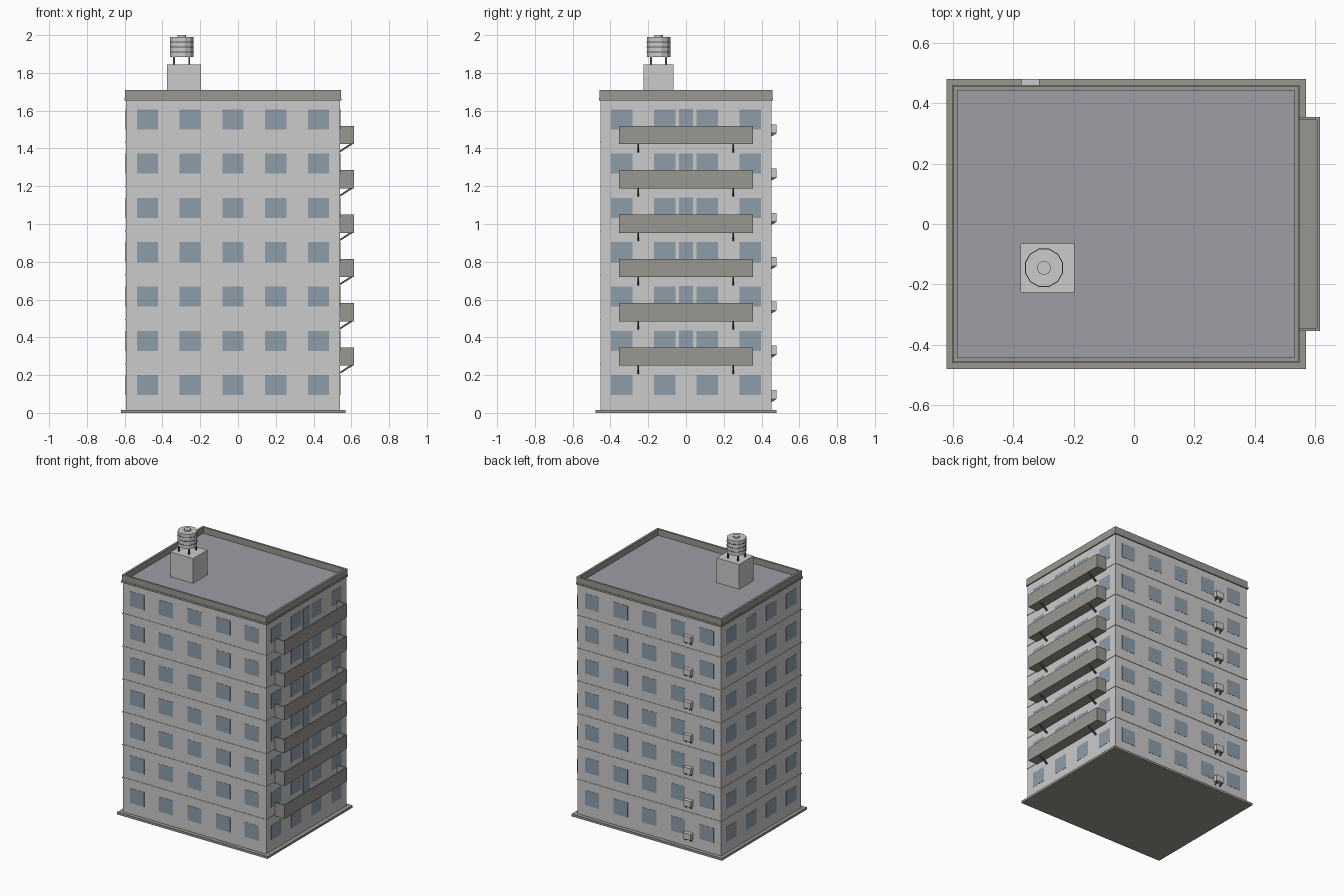
import bpy, bmesh
from math import pi
from mathutils import Vector

if "Cube" in bpy.data.objects:
    bpy.data.objects.remove(bpy.data.objects["Cube"])

CX, HX, HY = -0.027, 0.567, 0.452     # wall centre and half sizes
STEP, FLOORS = 0.2345, 7


def material(name, rgb):
    m = bpy.data.materials.new(name)
    m.diffuse_color = (*rgb, 1)
    m.use_nodes = True
    m.node_tree.nodes["Principled BSDF"].inputs["Base Color"].default_value = m.diffuse_color
    return m


glass = material("window_glass", (0.27, 0.34, 0.40))
roofing = material("roof_covering", (0.34, 0.345, 0.38))
concrete = material("warm_concrete", (0.32, 0.31, 0.285))
metal = material("dark_metal", (0.10, 0.10, 0.10))


def finish(name, bm, mat=None):
    me = bpy.data.meshes.new(name)
    bm.to_mesh(me)
    bm.free()
    ob = bpy.data.objects.new(name, me)
    bpy.context.collection.objects.link(ob)
    if mat:
        me.materials.append(mat)
    return ob


def add_box(bm, x0, x1, y0, y1, z0, z1):
    vs = bmesh.ops.create_cube(bm, size=1)["verts"]
    for v in vs:
        v.co = Vector(((x0, x1)[v.co.x > 0], (y0, y1)[v.co.y > 0], (z0, z1)[v.co.z > 0]))


def boxes(name, items, mat=None):
    bm = bmesh.new()
    for b in items:
        add_box(bm, *b)
    return finish(name, bm, mat)


def ring(name, out, thick, z0, z1, mat=None):
    # rectangular frame following the walls, offset outwards by "out"
    x0, x1, y0, y1 = CX - HX - out, CX + HX + out, -HY - out, HY + out
    t = thick
    bm = bmesh.new()
    outer = [(x0, y0), (x1, y0), (x1, y1), (x0, y1)]
    inner = [(x0 + t, y0 + t), (x1 - t, y0 + t), (x1 - t, y1 - t), (x0 + t, y1 - t)]
    loops = [[bm.verts.new((*p, z)) for p in pts]
             for pts, z in ((outer, z0), (outer, z1), (inner, z1), (inner, z0))]
    for k in range(4):
        a, b = loops[k], loops[(k + 1) % 4]
        for i in range(4):
            j = (i + 1) % 4
            bm.faces.new((a[i], a[j], b[j], b[i]))
    return finish(name, bm, mat)


def add_prism(bm, profile, axis, a, b):
    # extrude a small profile of (outward, z) points between a and b
    place = (lambda o, z, t: (o, t, z)) if axis == "y" else (lambda o, z, t: (t, o, z))
    f = bm.faces.new([bm.verts.new(place(o, z, a)) for o, z in profile])
    ext = bmesh.ops.extrude_face_region(bm, geom=[f])["geom"]
    shift = Vector(place(0, 0, b - a))
    for v in ext:
        if isinstance(v, bmesh.types.BMVert):
            v.co += shift
    bmesh.ops.recalc_face_normals(bm, faces=bm.faces)


# main block, plinth, roof
boxes("building_walls", [(CX - HX, CX + HX, -HY, HY, 0.01, 1.66)])
boxes("base_slab", [(-0.62, 0.57, -0.48, 0.48, 0, 0.016)], concrete)
boxes("roof_deck", [(CX - HX + 0.003, CX + HX - 0.003, -HY + 0.003, HY - 0.003, 1.655, 1.667)], roofing)
ring("parapet", 0.005, 0.015, 1.66, 1.71, concrete)
ring("cornice", 0.008, 0.012, 1.655, 1.668, concrete)
for k in range(1, FLOORS):
    ring(f"floor_band_{k}", 0.003, 0.008, 0.023 + k * STEP, 0.029 + k * STEP)

# windows on all four sides
E, WX, WY = 0.0015, 0.056, 0.057
panes = []
for k in range(FLOORS):
    z0 = 0.094 + k * STEP
    z1 = z0 + 0.106
    for i in range(5):
        x = CX + (i - 2) * 0.2265
        panes.append((x - WX, x + WX, -HY - E, -HY + E, z0, z1))
        panes.append((x - WX, x + WX, HY - E, HY + E, z0, z1))
    for i in range(4):
        y = (i - 1.5) * 0.2265
        for wall in (CX - HX, CX + HX):
            panes.append((wall - E, wall + E, y - WY, y + WY, z0, z1))
boxes("windows", panes, glass)

# balconies with doors, low walls and struts
X0, X1 = CX + HX, 0.615
BY, T = 0.354, 0.009
doors, trays = [], []
struts = bmesh.new()
for k in range(1, FLOORS):
    z = 0.25 + (k - 1) * STEP
    doors.append((X0 - 0.003, X0 + 0.003, -0.036, 0.036, z + 0.012, z + 0.186))
    trays += [(X0 - 0.002, X1, -BY, BY, z, z + 0.01),
              (X1 - T, X1, -BY, BY, z + 0.01, z + 0.097),
              (X0 - 0.002, X1 - T, -BY, -BY + T, z + 0.01, z + 0.097),
              (X0 - 0.002, X1 - T, BY - T, BY, z + 0.01, z + 0.097)]
    for y in (-0.253, 0.25):
        add_prism(struts, [(X0 - 0.001, z - 0.044), (X0 + 0.066, z - 0.001),
                           (X0 + 0.066, z + 0.004), (X0 + 0.056, z + 0.004),
                           (X0 - 0.001, z - 0.033)], "y", y - 0.005, y + 0.005)
boxes("balcony_doors", doors, glass)
boxes("balconies", trays, concrete)
finish("balcony_struts", struts, metal)

# air conditioners on the back wall
units = []
holders = bmesh.new()
for k in range(FLOORS):
    z = 0.077 + k * STEP
    units.append((-0.372, -0.312, HY, HY + 0.028, z, z + 0.044))
    for x in (-0.362, -0.322):
        add_prism(holders, [(HY - 0.001, z - 0.021), (HY + 0.027, z - 0.004), (HY + 0.027, z),
                            (HY - 0.001, z)], "x", x - 0.003, x + 0.003)
boxes("air_conditioners", units)
finish("air_conditioner_brackets", holders, metal)

# rooftop hut with water tank
TX, TY = -0.298, -0.145
boxes("roof_hut", [(-0.375, -0.197, -0.226, -0.065, 1.66, 1.844)])
boxes("tank_legs", [(TX + a - 0.005, TX + a + 0.005, TY + b - 0.005, TY + b + 0.005, 1.84, 1.89)
                    for a in (-0.04, 0.04) for b in (-0.04, 0.04)], metal)


def cylinder(name, r, z0, z1, mat=None, n=12):
    bpy.ops.mesh.primitive_cylinder_add(vertices=n, radius=r, depth=z1 - z0,
                                        location=(TX, TY, (z0 + z1) / 2), rotation=(0, 0, pi / n))
    ob = bpy.context.object
    ob.name = name
    if mat:
        ob.data.materials.append(mat)


cylinder("water_tank", 0.064, 1.884, 1.989)
cylinder("tank_lid", 0.023, 1.985, 2.0)
for i, z in enumerate((1.91, 1.937, 1.964)):
    cylinder(f"tank_hoop_{i}", 0.0655, z - 0.002, z + 0.002, metal)
